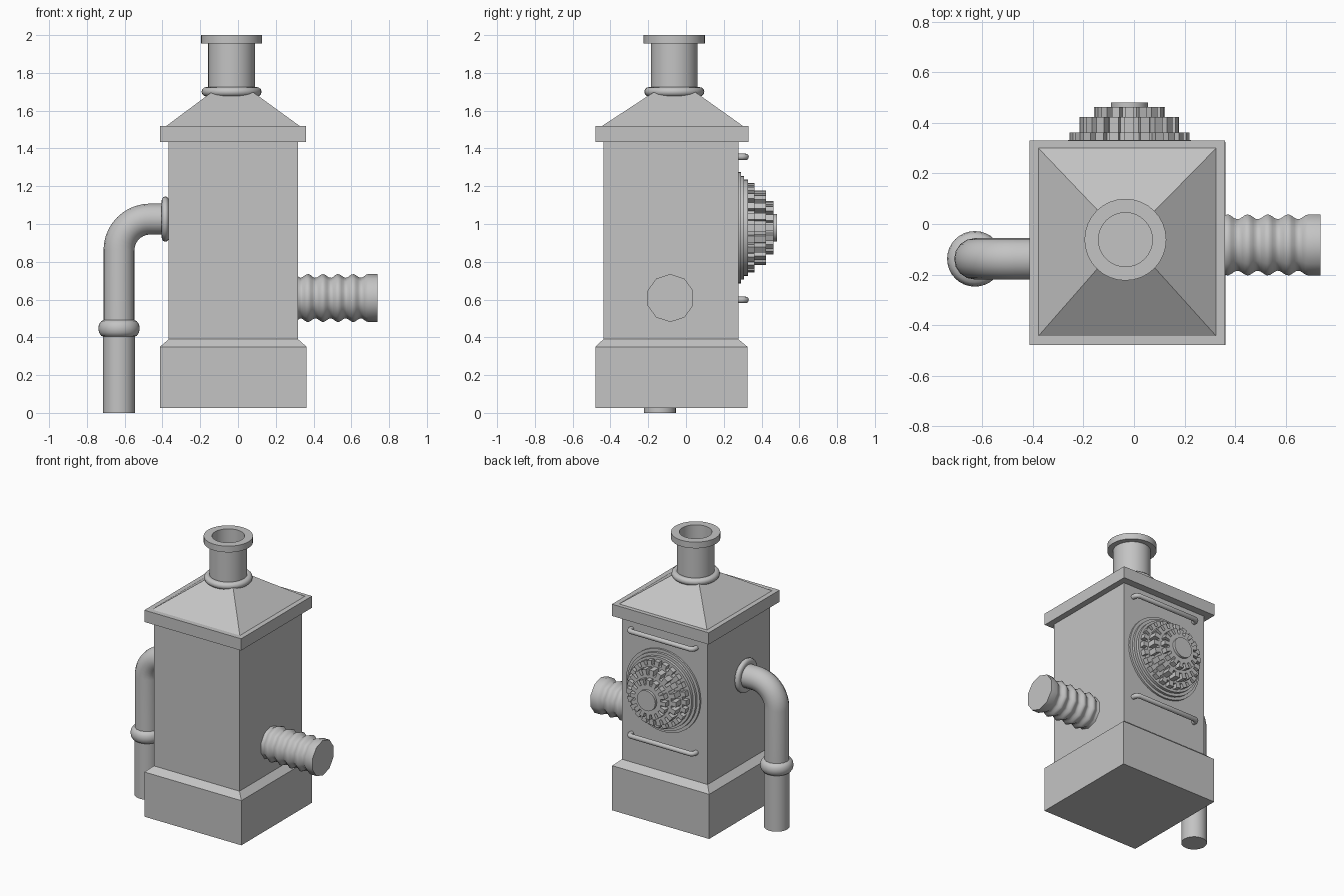
import bpy, bmesh, math
from mathutils import Matrix

if "Cube" in bpy.data.objects:
    bpy.data.objects.remove(bpy.data.objects["Cube"])

grey = bpy.data.materials.new("plain_grey")
grey.diffuse_color = (0.55, 0.55, 0.55, 1)
grey.use_nodes = True
grey.node_tree.nodes["Principled BSDF"].inputs["Base Color"].default_value = grey.diffuse_color
AXIS = {"z": Matrix.Identity(4),
        "x": Matrix.Rotation(math.pi / 2, 4, "Y"),
        "y": Matrix.Rotation(-math.pi / 2, 4, "X")}


def finish(name, bm, smooth=None):
    bmesh.ops.remove_doubles(bm, verts=bm.verts, dist=1e-5)
    bmesh.ops.recalc_face_normals(bm, faces=bm.faces)
    me = bpy.data.meshes.new(name)
    bm.to_mesh(me)
    bm.free()
    me.materials.append(grey)
    ob = bpy.data.objects.new(name, me)
    bpy.context.collection.objects.link(ob)
    if smooth:
        bpy.ops.object.select_all(action="DESELECT")
        ob.select_set(True)
        bpy.context.view_layer.objects.active = ob
        bpy.ops.object.shade_smooth_by_angle(angle=math.radians(smooth))
    return ob


def stack(name, levels):
    """Box-like solid through rectangles (x0, x1, y0, y1, z)."""
    bm = bmesh.new()
    rings = [[bm.verts.new(p) for p in ((a, c, z), (b, c, z), (b, d, z), (a, d, z))]
             for a, b, c, d, z in levels]
    bm.faces.new(rings[0])
    bm.faces.new(rings[-1])
    for lo, hi in zip(rings, rings[1:]):
        for i in range(4):
            j = (i + 1) % 4
            bm.faces.new((lo[i], lo[j], hi[j], hi[i]))
    return finish(name, bm)


def lathe(name, profile, loc, axis="z", seg=32, closed=False, smooth=40):
    """Spin (radius, height) points; open profiles get end caps."""
    bm = bmesh.new()
    rings = [[bm.verts.new((r * math.cos(t), r * math.sin(t), h))
              for t in (math.tau * i / seg for i in range(seg))] for r, h in profile]
    pairs = list(zip(rings, rings[1:]))
    if closed:
        pairs.append((rings[-1], rings[0]))
    else:
        bm.faces.new(rings[0])
        bm.faces.new(rings[-1])
    for a, b in pairs:
        for i in range(seg):
            j = (i + 1) % seg
            bm.faces.new((a[i], a[j], b[j], b[i]))
    bm.transform(Matrix.Translation(loc) @ AXIS[axis])
    return finish(name, bm, smooth)


def ring(name, major, rr, rh, loc, axis="z"):
    pts = [(major + rr * math.cos(t), rh * math.sin(t))
           for t in (math.tau * i / 12 for i in range(12))]
    return lathe(name, pts, loc, axis, closed=True)


def gear(name, r_out, r_in, teeth, depth, loc):
    bm = bmesh.new()
    pts = []
    for i in range(teeth):
        for off, r in ((-.3, r_in), (-.3, r_out), (.3, r_out), (.3, r_in)):
            t = math.tau * (i + off) / teeth
            pts.append(bm.verts.new((r * math.cos(t), r * math.sin(t), 0)))
    face = bm.faces.new(pts)
    res = bmesh.ops.extrude_face_region(bm, geom=[face], use_keep_orig=True)
    for v in res["geom"]:
        if isinstance(v, bmesh.types.BMVert):
            v.co.z += depth
    bm.transform(Matrix.Translation(loc) @ AXIS["y"])
    return finish(name, bm)


def tube(name, pts, radius):
    cu = bpy.data.curves.new(name, "CURVE")
    cu.dimensions = "3D"
    cu.bevel_depth = radius
    cu.bevel_resolution = 6
    cu.use_fill_caps = True
    sp = cu.splines.new("POLY")
    sp.points.add(len(pts) - 1)
    for p, co in zip(sp.points, pts):
        p.co = (*co, 1)
    sp.use_smooth = True
    cu.materials.append(grey)
    ob = bpy.data.objects.new(name, cu)
    bpy.context.collection.objects.link(ob)
    return ob


# Square housing, plinth and roof
BODY = (-.367, .318, -.437, .277)
WIDE = (-.413, .363, -.48, .325)
stack("plinth", [(*WIDE, .027), (*WIDE, .35), (*BODY, .39)])
stack("body", [(*BODY, .38), (*BODY, 1.44)])
stack("roof_slab", [(-.413, .361, -.48, .33, 1.435), (-.413, .361, -.48, .33, 1.52)])
stack("roof", [(-.378, .325, -.443, .30, 1.52), (-.13, .07, -.16, .04, 1.705)])

# Hollow chimney with flange and collar
CH = (-.034, -.062, 0)
lathe("chimney", [(.124, 1.6), (.124, 1.955), (.162, 1.955), (.162, 2.0),
                  (.107, 2.0), (.107, 1.72)], CH)
ring("chimney_collar", .133, .026, .025, (CH[0], CH[1], 1.70))

# Left elbow pipe running down to the ground
PX, PY, PZ, BEND = -.63, -.138, 1.026, .165
arc = [(PX + BEND - BEND * math.cos(t), PY, PZ - BEND + BEND * math.sin(t))
       for t in (math.pi / 2 * i / 10 for i in range(11))]
tube("elbow_pipe", [(PX, PY, .42)] + arc + [(-.34, PY, PZ)], .082)
lathe("lower_pipe", [(.084, 0), (.084, .45)], (PX, PY, 0))
ring("pipe_joint", .078, .032, .045, (PX, PY, .447))
ring("pipe_wall_collar", .095, .025, .02, (-.385, PY, PZ), "x")

# Ribbed hose stub on the right
hose = [(.127, .30)]
for i in range(34):
    x = .33 + .36 * i / 33
    hose.append((.117 + .010 * math.cos(math.tau * (x - .37) / .08), x))
hose.append((.127, .738))
lathe("ribbed_hose", hose, (0, -.083, .608), "x", seg=10, smooth=50)

# Round stepped vent on the back
VX, VY, VZ = -.018, .27, .98
lathe("vent_base", [(.296, 0), (.296, .02), (.275, .02), (.275, .037),
                    (.255, .037), (.255, .057)], (VX, VY, VZ), "y", seg=40)
for n, (r_out, r_in, teeth, y) in enumerate([(.238, .208, 24, .362),
                                             (.198, .160, 20, .423),
                                             (.142, .105, 16, .463)]):
    gear(f"vent_gear_{n + 1}", r_out, r_in, teeth, y - VY, (VX, VY, VZ))
lathe("vent_hub", [(.073, 0), (.073, .211)], (VX, VY, VZ), "y")

# Rails above and below the vent, with ends bent into the wall
for label, z in (("upper", 1.355), ("lower", .598)):
    half = [(.258, .26), (.258, .295), (.251, .309), (.238, .316)]
    pts = [(VX - x, y, z) for x, y in half] + [(VX + x, y, z) for x, y in reversed(half)]
    tube(f"{label}_rail", pts, .017)
